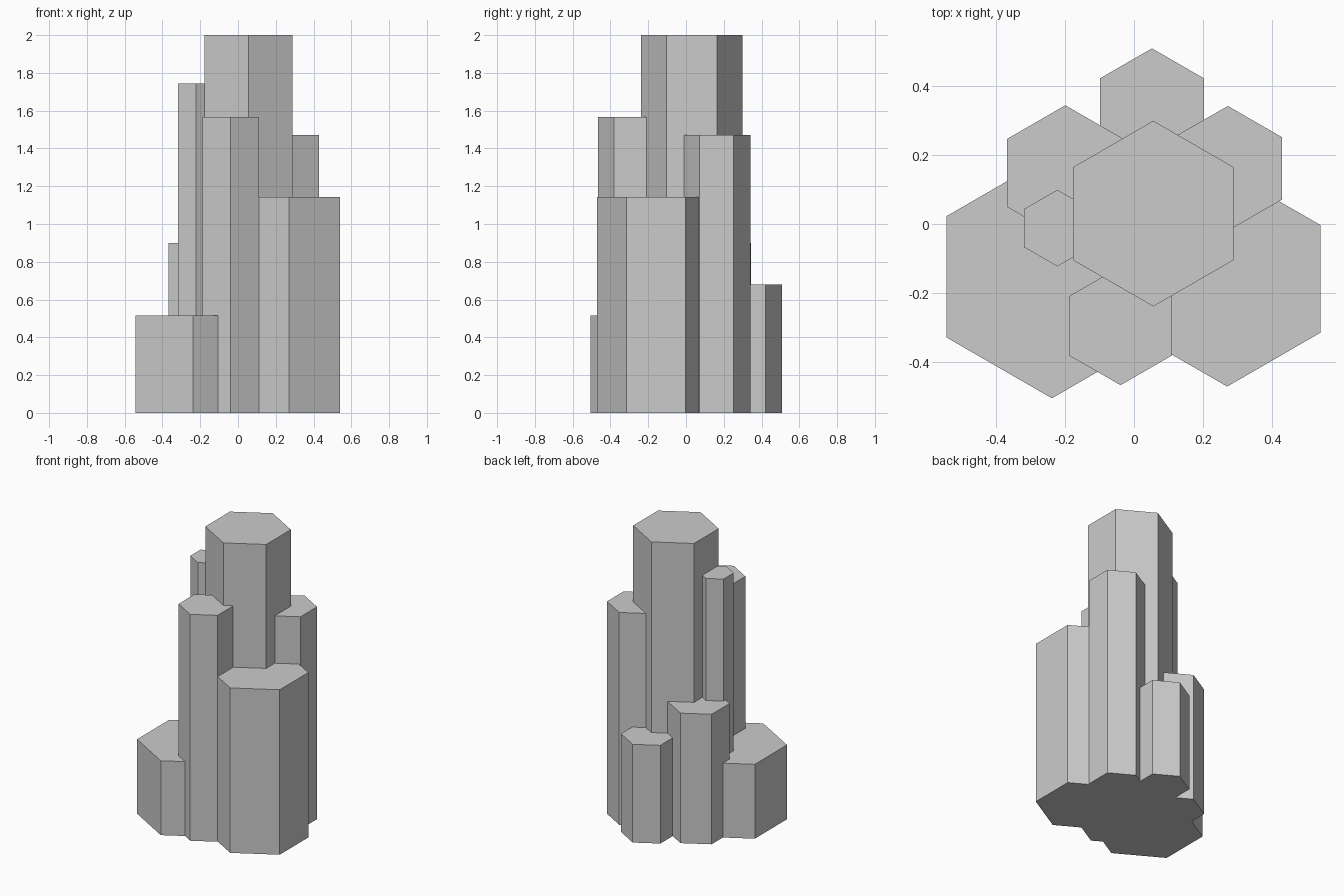
import bpy, bmesh
from math import sin, cos, pi

if "Cube" in bpy.data.objects:
    bpy.data.objects.remove(bpy.data.objects["Cube"])


def column(name, x, y, radius, height):
    """Upright hexagonal prism on the ground, corners pointing along +y and -y."""
    bm = bmesh.new()
    ring = [bm.verts.new((x + radius * cos(pi / 2 + i * pi / 3),
                          y + radius * sin(pi / 2 + i * pi / 3), 0)) for i in range(6)]
    base = bm.faces.new(ring)
    ext = bmesh.ops.extrude_face_region(bm, geom=[base], use_keep_orig=True)
    top = [v for v in ext["geom"] if isinstance(v, bmesh.types.BMVert)]
    bmesh.ops.translate(bm, verts=top, vec=(0, 0, height))
    bmesh.ops.recalc_face_normals(bm, faces=bm.faces)
    mesh = bpy.data.meshes.new(name)
    bm.to_mesh(mesh)
    bm.free()
    bpy.context.collection.objects.link(bpy.data.objects.new(name, mesh))


# Cluster of basalt-like columns: name, x, y, radius, height
for spec in [
    ("main_column", 0.056, 0.03, 0.269, 2.0),
    ("left_thin_column", -0.222, -0.012, 0.111, 1.745),
    ("front_column", -0.039, -0.295, 0.172, 1.567),
    ("back_right_column", 0.272, 0.161, 0.181, 1.47),
    ("front_right_column", 0.27, -0.159, 0.312, 1.142),
    ("back_left_column", -0.199, 0.148, 0.196, 0.9),
    ("back_column", 0.052, 0.335, 0.174, 0.68),
    ("front_left_column", -0.238, -0.153, 0.352, 0.515),
]:
    column(*spec)
